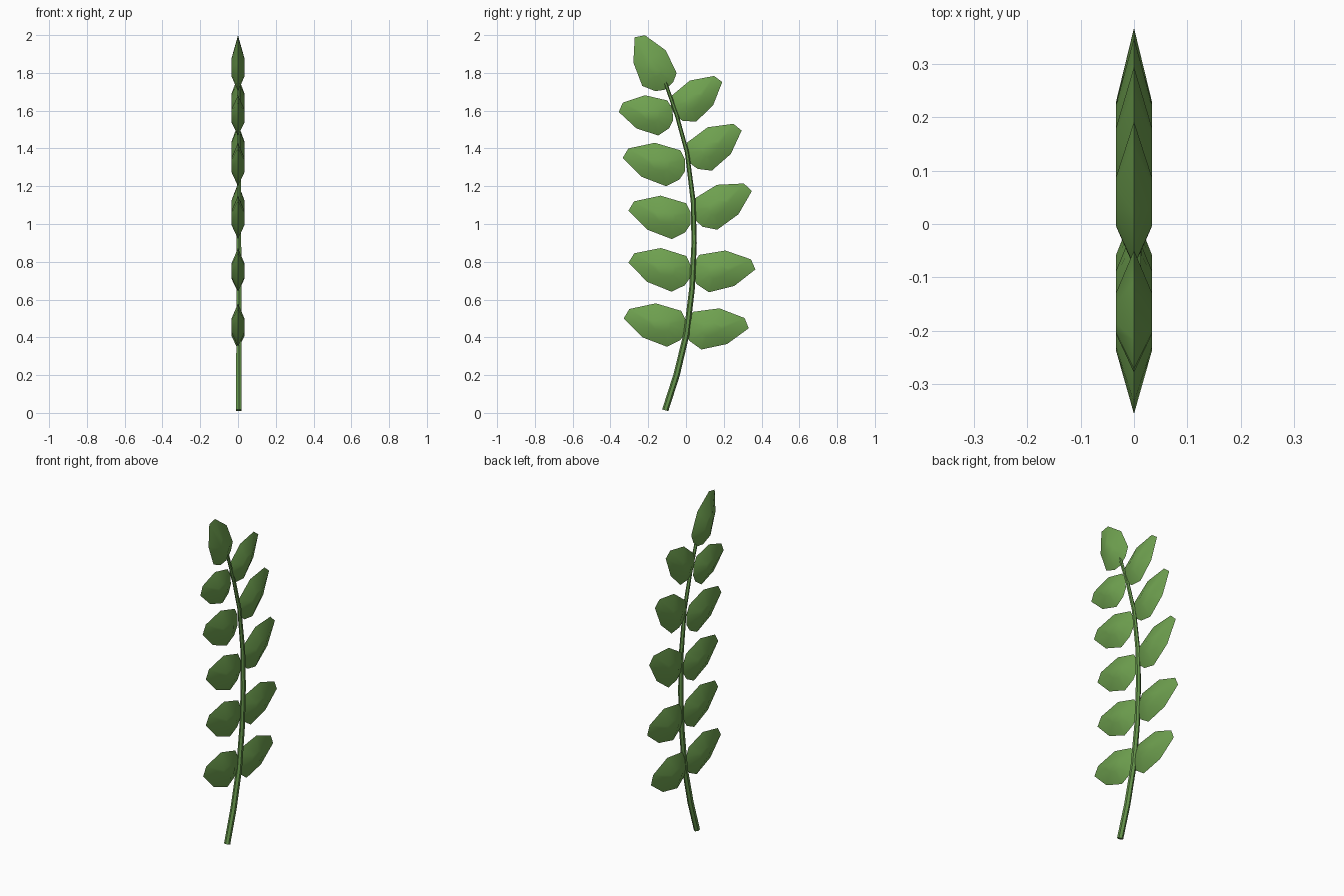
import bpy, bmesh, math
from mathutils import Vector

if "Cube" in bpy.data.objects:
    bpy.data.objects.remove(bpy.data.objects["Cube"])

green = bpy.data.materials.new("leaf_green")
green.diffuse_color = (0.16, 0.36, 0.08, 1)
green.use_nodes = True
green.node_tree.nodes["Principled BSDF"].inputs["Base Color"].default_value = green.diffuse_color
stem_green = bpy.data.materials.new("stem_green")
stem_green.diffuse_color = (0.13, 0.30, 0.07, 1)
stem_green.use_nodes = True
stem_green.node_tree.nodes["Principled BSDF"].inputs["Base Color"].default_value = stem_green.diffuse_color

# Stem: tapered six-sided tube along a gentle bow (y, z, radius)
PATH = [(-0.11, 0.014, 0.017), (-0.05, 0.2, 0.017), (0.003, 0.42, 0.016),
        (0.032, 0.66, 0.015), (0.043, 0.9, 0.014), (0.038, 1.12, 0.013),
        (0.005, 1.38, 0.011), (-0.05, 1.58, 0.010), (-0.11, 1.75, 0.009)]
bm = bmesh.new()
rings = []
for i, (y, z, r) in enumerate(PATH):
    a, b = PATH[max(i - 1, 0)], PATH[min(i + 1, len(PATH) - 1)]
    t = Vector((0, b[0] - a[0], b[1] - a[1])).normalized()
    side = Vector((0, t.z, -t.y))
    ring = []
    for k in range(6):
        ang = math.tau * k / 6
        p = Vector((0.005, y, z)) + side * (r * math.cos(ang))
        p.x += r * math.sin(ang)
        ring.append(bm.verts.new(p))
    rings.append(ring)
for lo, hi in zip(rings, rings[1:]):
    for k in range(6):
        bm.faces.new((lo[k], lo[(k + 1) % 6], hi[(k + 1) % 6], hi[k]))
bm.faces.new(rings[0])
bm.faces.new(rings[-1])


def finish(bm, name, mat):
    bmesh.ops.recalc_face_normals(bm, faces=bm.faces)
    me = bpy.data.meshes.new(name)
    bm.to_mesh(me)
    bm.free()
    ob = bpy.data.objects.new(name, me)
    bpy.context.collection.objects.link(ob)
    me.materials.append(mat)
    bpy.ops.object.select_all(action='DESELECT')
    ob.select_set(True)
    bpy.context.view_layer.objects.active = ob
    bpy.ops.object.shade_smooth_by_angle(angle=math.radians(40))


finish(bm, "stem", stem_green)

# Leaf outline: u runs from base to tip, v across
OUTLINE = [(0, 0.03), (0.025, 0.08), (0.16, 0.12), (0.30, 0.09), (0.33, 0.04),
           (0.23, -0.06), (0.10, -0.11), (0.03, -0.075), (0, -0.03)]
RIDGE = (0.125, 0.0)


def leaf(name, side, y, z, degrees, length=1.0, width=1.0):
    """Faceted lens: a sharp rim with a small raised plateau on both sides."""
    c, s = math.cos(math.radians(degrees)), math.sin(math.radians(degrees))
    bm = bmesh.new()

    def ring(x, k):
        out = []
        for u, v in OUTLINE:
            u = (RIDGE[0] + (u - RIDGE[0]) * k) * length
            v = (RIDGE[1] + (v - RIDGE[1]) * k) * width
            out.append(bm.verts.new((x, y + side * (u * c - v * s), z + u * s + v * c)))
        return out

    rim = ring(0, 1)
    n = len(rim)
    for x in (-0.034, 0.034):
        top = ring(x, 0.33)
        for i in range(n):
            j = (i + 1) % n
            bm.faces.new((rim[i], rim[j], top[j], top[i]))
        bm.faces.new(top)
    finish(bm, name, green)


# Leaf pairs up the stem: base y, base z, lift angle, length, width
LEFT = [(0, 0.46, 0), (0.025, 0.75, 1), (0.025, 1.03, 0), (-0.005, 1.31, 0),
        (-0.07, 1.58, -5, 0.86, 0.95)]
RIGHT = [(0, 0.46, -9), (0.035, 0.76, -7), (0.04, 1.05, 15),
         (0.01, 1.35, 20, 0.96, 0.97), (-0.07, 1.60, 23, 0.91, 0.93)]
for i, (a, b) in enumerate(zip(LEFT, RIGHT), 1):
    leaf(f"left_leaf_{i}", -1, *a)
    leaf(f"right_leaf_{i}", 1, *b)
leaf("tip_leaf", -1, -0.09, 1.73, 48, 0.95, 0.95)
